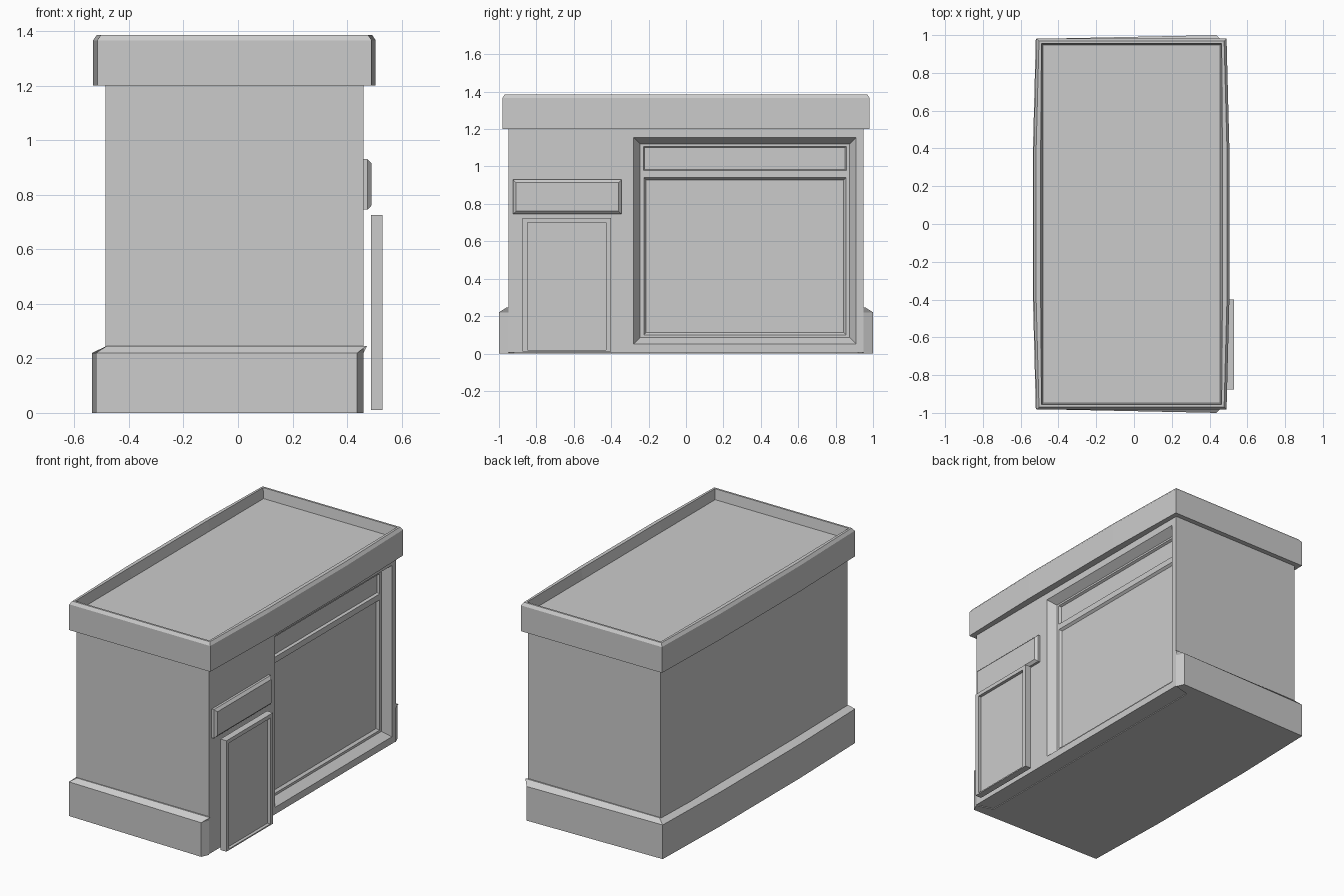
import bpy

if "Cube" in bpy.data.objects:
    bpy.data.objects.remove(bpy.data.objects["Cube"])


def loft(name, rings, cap_start=True, cap_end=True):
    """Skin equal-sized point loops, in order, with optional end caps."""
    n = len(rings[0])
    verts = [p for r in rings for p in r]
    faces = []
    for k in range(len(rings) - 1):
        a, b = k * n, (k + 1) * n
        for i in range(n):
            j = (i + 1) % n
            faces.append((a + i, a + j, b + j, b + i))
    if cap_start:
        faces.append(tuple(reversed(range(n))))
    if cap_end:
        faces.append(tuple(range(len(verts) - n, len(verts))))
    mesh = bpy.data.meshes.new(name)
    mesh.from_pydata(verts, [], faces)
    obj = bpy.data.objects.new(name, mesh)
    bpy.context.collection.objects.link(obj)
    return obj


def rect(x, y0, y1, z0, z1, d=0.0):
    """Rectangle facing +x, shrunk by d."""
    return [(x, y0 + d, z0 + d), (x, y1 - d, z0 + d),
            (x, y1 - d, z1 - d), (x, y0 + d, z1 - d)]


WALL, RECESS = 0.46, 0.41

# Main body, with the bevelled shopfront opening in its right wall
loft("body", [
    rect(-0.485, -0.95, 0.95, 0.005, 1.21),
    rect(WALL, -0.95, 0.95, 0.005, 1.21),
    rect(WALL, -0.28, 0.91, 0.05, 1.155),
    rect(RECESS, -0.28, 0.91, 0.05, 1.155, 0.035),
], cap_end=False)

# Sunken sign board and shutter filling the opening
loft("sign_panel", [
    rect(RECESS, -0.245, 0.875, 0.955, 1.12),
    rect(RECESS, -0.228, 0.858, 0.978, 1.108),
    rect(RECESS - 0.015, -0.228, 0.858, 0.978, 1.108, 0.007),
], cap_start=False)
loft("shutter_panel", [
    rect(RECESS, -0.245, 0.875, 0.085, 0.955),
    rect(RECESS, -0.225, 0.855, 0.10, 0.94),
    rect(RECESS - 0.015, -0.225, 0.855, 0.10, 0.94, 0.012),
], cap_start=False)

# Plinth around front, back and left, ending at the right wall
def plinth_ring(z, d):
    half = [(WALL, 0.95), (0.437 + d * 0.9, 1.0 - d), (-0.52 + d, 0.98 - d * 0.6),
            (-0.535 + d * 1.9, 0.4)]
    front = [(0.35, -0.9)]
    back = [(x, y, z) for x, y in half] + [(x, -y, z) for x, y in reversed(half)]
    return back + [(front[0][0], -0.92, z), (front[0][0], 0.92, z)]


loft("plinth", [plinth_ring(0, 0), plinth_ring(0.22, 0), plinth_ring(0.246, 0.04)])

# Roof cap with slightly bowed long sides, chamfered rim and sunken floor
def roof_ring(z, d, bow=0.015):
    x0, x1, y = -0.516 + d, 0.49 - d, 0.982 - d
    pts = [(x0, -y), (x1, -y), (x1 + bow, -0.4), (x1 + bow, 0.4),
           (x1, y), (x0, y), (x0 - bow, 0.4), (x0 - bow, -0.4)]
    return [(px, py, z) for px, py in pts]


loft("roof_cap", [
    roof_ring(1.2, 0), roof_ring(1.366, 0), roof_ring(1.385, 0.013),
    roof_ring(1.385, 0.026, 0.004), roof_ring(1.32, 0.035, 0),
])

# Small sign box above the door
box = (-0.925, -0.345, 0.745, 0.93)
loft("small_sign", [rect(0.44, *box), rect(0.475, *box), rect(0.49, *box, 0.016)])

# Door standing just off the wall, with a sunken panel framed on three sides
door, inner = (-0.875, -0.4, 0.01, 0.725), (-0.847, -0.428, 0.018, 0.7)
loft("door", [rect(0.487, *door), rect(0.53, *door),
              rect(0.53, *inner), rect(0.51, *inner)])
